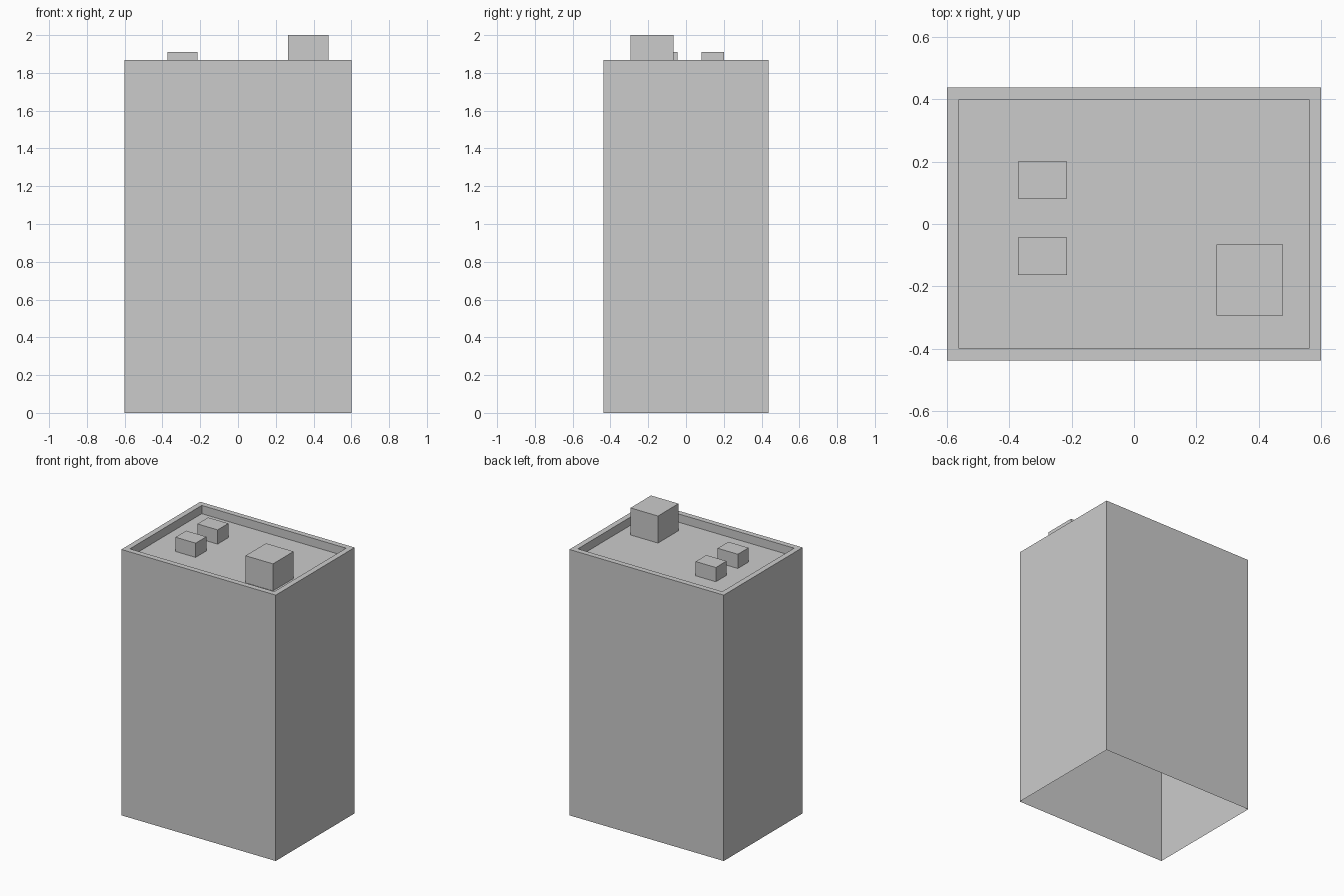
import bpy, bmesh

if "Cube" in bpy.data.objects:
    bpy.data.objects.remove(bpy.data.objects["Cube"])

HX, HY = 0.60, 0.438      # half footprint
TOP, ROOF = 1.868, 1.81   # parapet top, recessed roof level
RIM = 0.039               # parapet thickness


def finish(name, bm):
    bmesh.ops.recalc_face_normals(bm, faces=bm.faces)
    mesh = bpy.data.meshes.new(name)
    bm.to_mesh(mesh)
    bm.free()
    bpy.context.collection.objects.link(bpy.data.objects.new(name, mesh))


def open_box(name, x0, x1, y0, y1, z0, z1):
    """Box without a bottom face, standing on the roof."""
    rings_to_mesh(name, [(x0, x1, y0, y1, z0), (x0, x1, y0, y1, z1)])


def rings_to_mesh(name, rings):
    """Bridge a stack of rectangles and cap the last one."""
    bm = bmesh.new()
    loops = [[bm.verts.new((x, y, z)) for x, y in ((x0, y0), (x1, y0), (x1, y1), (x0, y1))]
             for x0, x1, y0, y1, z in rings]
    for a, b in zip(loops, loops[1:]):
        for i in range(4):
            j = (i + 1) % 4
            bm.faces.new((a[i], a[j], b[j], b[i]))
    cap = bm.faces.new(loops[-1])
    finish_oriented(name, bm, cap)


def finish_oriented(name, bm, cap):
    # Open shells: make the cap face upward and the rest agree with it
    bmesh.ops.recalc_face_normals(bm, faces=bm.faces)
    cap.normal_update()
    if cap.normal.z < 0:
        bmesh.ops.reverse_faces(bm, faces=bm.faces)
    mesh = bpy.data.meshes.new(name)
    bm.to_mesh(mesh)
    bm.free()
    bpy.context.collection.objects.link(bpy.data.objects.new(name, mesh))


# Building shell: open-bottomed walls, parapet rim, inner parapet and roof
ix, iy = HX - RIM, HY - RIM
rings_to_mesh("building_shell", [
    (-HX, HX, -HY, HY, 0),
    (-HX, HX, -HY, HY, TOP),
    (-ix, ix, -iy, iy, TOP),
    (-ix, ix, -iy, iy, ROOF),
])

# Stair house and the two small rooftop units
open_box("stair_house", 0.264, 0.478, -0.294, -0.066, ROOF, 2.0)
for i, y in enumerate((-0.163, 0.081)):
    open_box(f"roof_unit_{i + 1}", -0.372, -0.215, y, y + 0.119, ROOF, 1.91)
